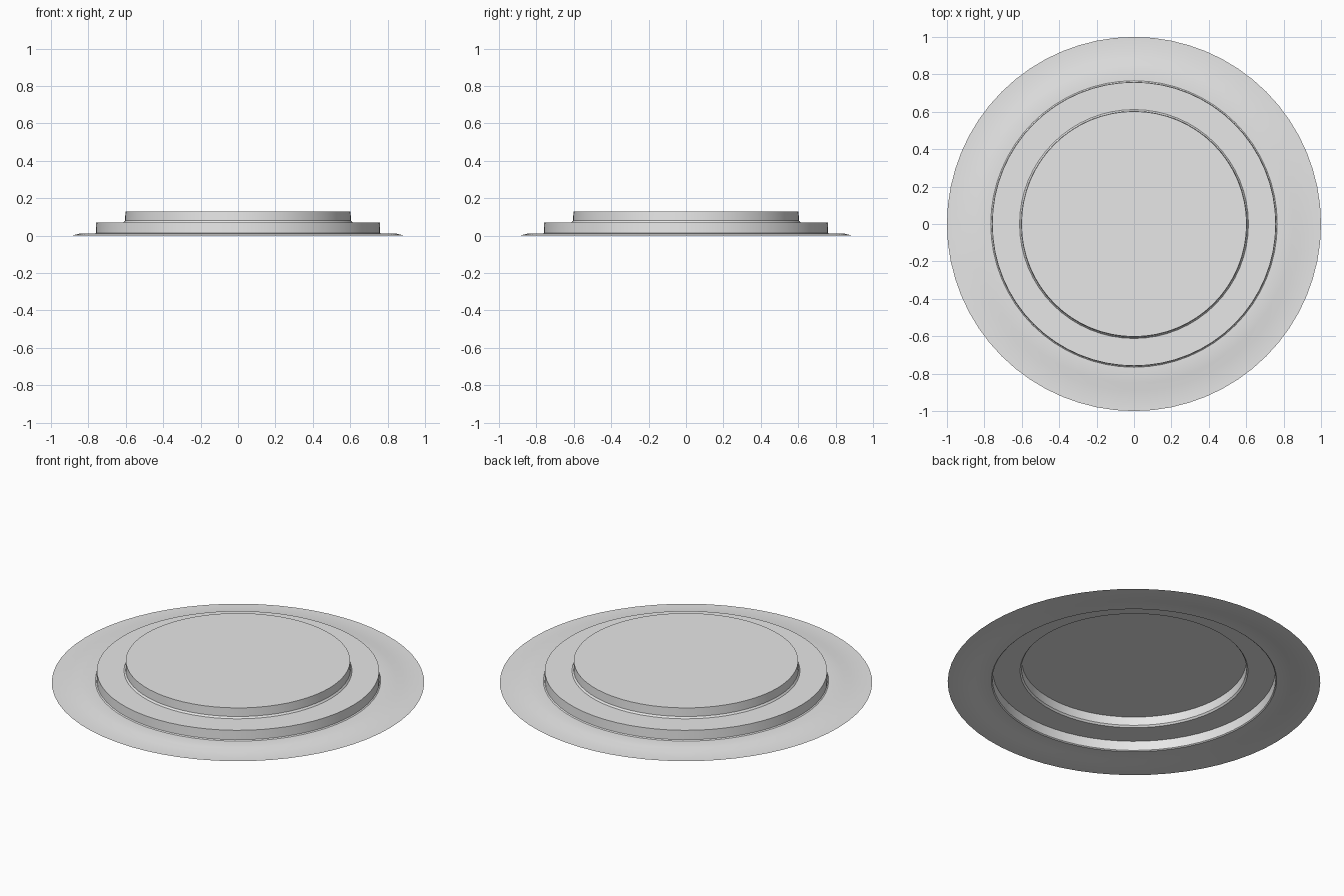
import bpy
import bmesh
from math import tau

cube = bpy.data.objects.get("Cube")
if cube:
    bpy.data.objects.remove(cube, do_unlink=True)

SEGMENTS = 64


def make_material(name, rgb):
    mat = bpy.data.materials.new(name)
    mat.use_nodes = True
    color = (*rgb, 1.0)
    mat.diffuse_color = color
    mat.node_tree.nodes["Principled BSDF"].inputs["Base Color"].default_value = color
    return mat


def lathe(name, profile, mat):
    """Spin an (radius, height) profile into an open shell with a round cap."""
    bm = bmesh.new()
    rim = [bm.verts.new((r, 0, z)) for r, z in profile]
    edges = [bm.edges.new(pair) for pair in zip(rim, rim[1:])]
    bmesh.ops.spin(bm, geom=rim + edges, cent=(0, 0, 0), axis=(0, 0, 1),
                   angle=tau, steps=SEGMENTS, use_duplicate=False)
    bmesh.ops.remove_doubles(bm, verts=bm.verts, dist=1e-4)
    # Close the inner loop with one flat cap
    r0, z0 = profile[0]
    cap = [e for e in bm.edges if e.is_boundary
           and all(abs(v.co.z - z0) < 1e-4 for v in e.verts)]
    bmesh.ops.contextual_create(bm, geom=cap)
    bmesh.ops.recalc_face_normals(bm, faces=bm.faces)
    if max(bm.faces, key=lambda f: f.calc_area()).normal.z < 0:
        bmesh.ops.reverse_faces(bm, faces=bm.faces)
    mesh = bpy.data.meshes.new(name)
    bm.to_mesh(mesh)
    bm.free()
    mesh.materials.append(mat)
    obj = bpy.data.objects.new(name, mesh)
    bpy.context.collection.objects.link(obj)
    return obj


grey = make_material("light grey", (0.8, 0.8, 0.8))

# Hollow stepped disc: top plate, two walls with small fillets, thin skirt
profile = [
    (0.602, 0.13),
    (0.604, 0.08), (0.612, 0.07),
    (0.758, 0.07),
    (0.760, 0.015), (0.766, 0.01),
    (0.85, 0.01), (0.89, 0.0),
    (1.0, 0.0),
]
disc = lathe("stepped_disc", profile, grey)

bpy.ops.object.select_all(action='DESELECT')
disc.select_set(True)
bpy.context.view_layer.objects.active = disc
bpy.ops.object.shade_smooth_by_angle(angle=0.5)
